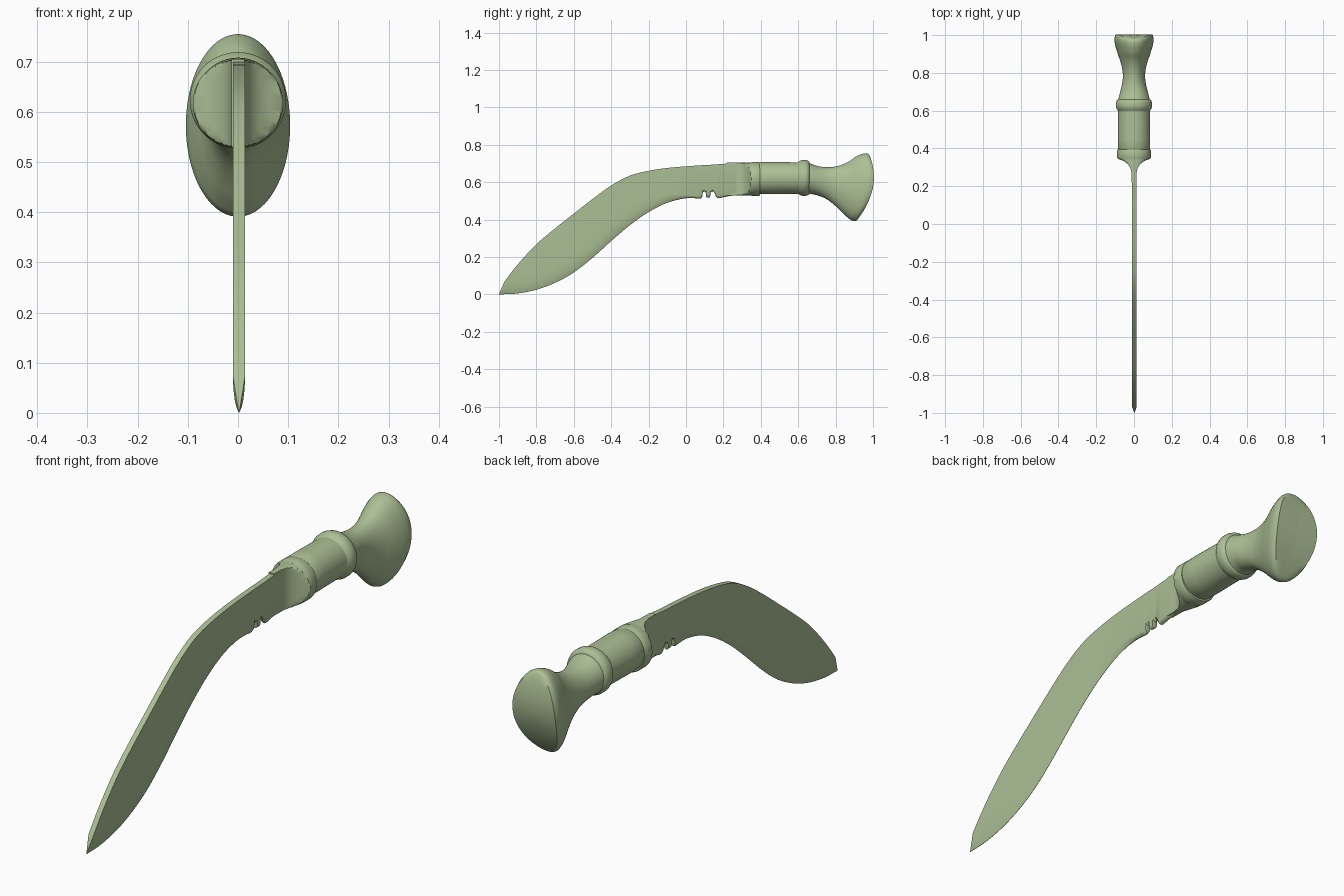
import bpy, bmesh, math

mat = bpy.data.materials.new("sage_green")
mat.diffuse_color = (0.413, 0.521, 0.301, 1)


def loft(name, rings, angle=35):
    """Skin a list of closed rings, cap both ends, shade smooth by angle."""
    bm = bmesh.new()
    vs = [[bm.verts.new(p) for p in r] for r in rings]
    n = len(vs[0])
    for a, b in zip(vs, vs[1:]):
        for i in range(n):
            j = (i + 1) % n
            bm.faces.new((a[i], a[j], b[j], b[i]))
    bm.faces.new(vs[0][::-1])
    bm.faces.new(vs[-1])
    bmesh.ops.recalc_face_normals(bm, faces=bm.faces)
    me = bpy.data.meshes.new(name)
    bm.to_mesh(me)
    bm.free()
    me.materials.append(mat)
    ob = bpy.data.objects.new(name, me)
    bpy.context.collection.objects.link(ob)
    bpy.ops.object.select_all(action='DESELECT')
    ob.select_set(True)
    bpy.context.view_layer.objects.active = ob
    bpy.ops.object.shade_smooth_by_angle(angle=math.radians(angle))
    return ob


def smooth_path(pts, steps=4):
    """Catmull-Rom curve through tuples of any size."""
    out = []
    for i in range(len(pts) - 1):
        p0, p1, p2 = pts[max(i - 1, 0)], pts[i], pts[i + 1]
        p3 = pts[min(i + 2, len(pts) - 1)]
        for k in range(steps):
            t = k / steps
            out.append(tuple(
                0.5 * (2 * b + (c - a) * t + (2 * a - 5 * b + 4 * c - d) * t * t
                       + (3 * b - a - 3 * c + d) * t ** 3)
                for a, b, c, d in zip(p0, p1, p2, p3)))
    return out + [pts[-1]]


# Blade: (y, spine z, edge z), curved part then the notched heel
curved = [(-0.97, 0.07, 0.001), (-0.9, 0.16, 0.005), (-0.8, 0.268, 0.025),
          (-0.7, 0.353, 0.062), (-0.6, 0.432, 0.117), (-0.5, 0.51, 0.195),
          (-0.4, 0.582, 0.285), (-0.3, 0.635, 0.37), (-0.2, 0.661, 0.44),
          (-0.1, 0.676, 0.49), (0, 0.685, 0.514), (0.075, 0.69, 0.512)]
heel = [(0.086, 0.691, 0.518), (0.09, 0.691, 0.545), (0.097, 0.692, 0.552),
        (0.105, 0.692, 0.545), (0.109, 0.692, 0.518), (0.128, 0.693, 0.518),
        (0.132, 0.693, 0.545), (0.142, 0.694, 0.552), (0.152, 0.694, 0.545),
        (0.162, 0.695, 0.52), (0.172, 0.696, 0.514), (0.25, 0.702, 0.529),
        (0.36, 0.705, 0.533)]
stations = [(-1, 0.002, 0)] + smooth_path(curved) + heel
CX, HALF = 0.002, 0.0115
rings = []
for y, zt, zb in stations:
    h = HALF * min(1, max(0.05, (y + 1) / 0.03))
    fade = min(1, max(0.15, (0.06 - y) / 0.3))
    d = min(0.085 * fade, 0.8 * (zt - zb))
    # convex grind from the cutting edge up to full thickness
    side = [(0.05, 0), (0.4, 0.16), (0.7, 0.4), (0.9, 0.7), (1, 1)]
    right = [(CX + h * f, y, zb + d * g) for f, g in side] + [(CX + h, y, zt)]
    left = [(2 * CX - x, yy, z) for x, yy, z in reversed(right)]
    rings.append(right + left)
loft("blade", rings)


def oval(yt, zt, yb, zb, w, bulge=0.0, scale=1.0, clip=9.0, n=64):
    """Oval ring spanned by a top and a bottom point, bowed along y."""
    my, mz, hy, hz = (yt + yb) / 2, (zt + zb) / 2, (yt - yb) / 2, (zt - zb) / 2
    ring = []
    for i in range(n):
        t = 2 * math.pi * (i + 0.5) / n
        c, s = math.cos(t) * scale, math.sin(t) * scale
        x = max(-clip, min(clip, w * s))
        ring.append((x, my + hy * c + bulge * (1 - c * c), mz + hz * c))
    return ring


def round_ring(y, r, z=0.617, clip=9.0):
    return oval(y, z + r, y, z - r, r, clip=clip)


# Bolster: round ferrule whose sides are coved down to the blade
cove = [(0.22, 0.0125), (0.27, 0.0135), (0.285, 0.016), (0.30, 0.021),
        (0.315, 0.031), (0.328, 0.046), (0.338, 0.064), (0.345, 0.085)]
rings = [round_ring(y, 0.088, clip=w) for y, w in cove]
rings += [round_ring(y, r) for y, r in
          [(0.35, 0.09), (0.39, 0.09), (0.395, 0.087), (0.396, 0.08)]]
loft("bolster", rings)

# Grip
loft("grip", [round_ring(y, r, 0.622) for y, r in
              [(0.385, 0.08), (0.396, 0.085), (0.45, 0.086), (0.53, 0.085),
               (0.62, 0.084)]])

# Collar ring
loft("collar", [round_ring(y, r, 0.623) for y, r in
                [(0.595, 0.082), (0.602, 0.086), (0.612, 0.093), (0.622, 0.096),
                 (0.64, 0.096), (0.652, 0.092), (0.66, 0.084)]], 50)

# Flared pommel: (top y, top z, bottom y, bottom z, half width, bow)
flare = [(0.64, 0.71, 0.64, 0.532, 0.088, 0), (0.67, 0.698, 0.67, 0.536, 0.081, 0),
         (0.71, 0.685, 0.70, 0.53, 0.072, 0), (0.76, 0.68, 0.745, 0.513, 0.061, 0),
         (0.815, 0.687, 0.785, 0.485, 0.06, 0.005), (0.865, 0.707, 0.82, 0.453, 0.071, 0.015),
         (0.905, 0.735, 0.85, 0.423, 0.086, 0.025), (0.94, 0.751, 0.88, 0.398, 0.099, 0.035)]
rings = [oval(*p) for p in smooth_path(flare)]
rings += [oval(0.96, 0.755, 0.897, 0.391, 0.104, 0.04),
          oval(0.97, 0.754, 0.906, 0.392, 0.104, 0.043),
          oval(0.978, 0.749, 0.914, 0.397, 0.101, 0.045)]
# bowed end cap
rings += [oval(0.981, 0.745, 0.918, 0.401, 0.099, 0.05, s)
          for s in (1, 0.85, 0.65, 0.4, 0.15, 0.02)]
loft("pommel", rings, 40)
